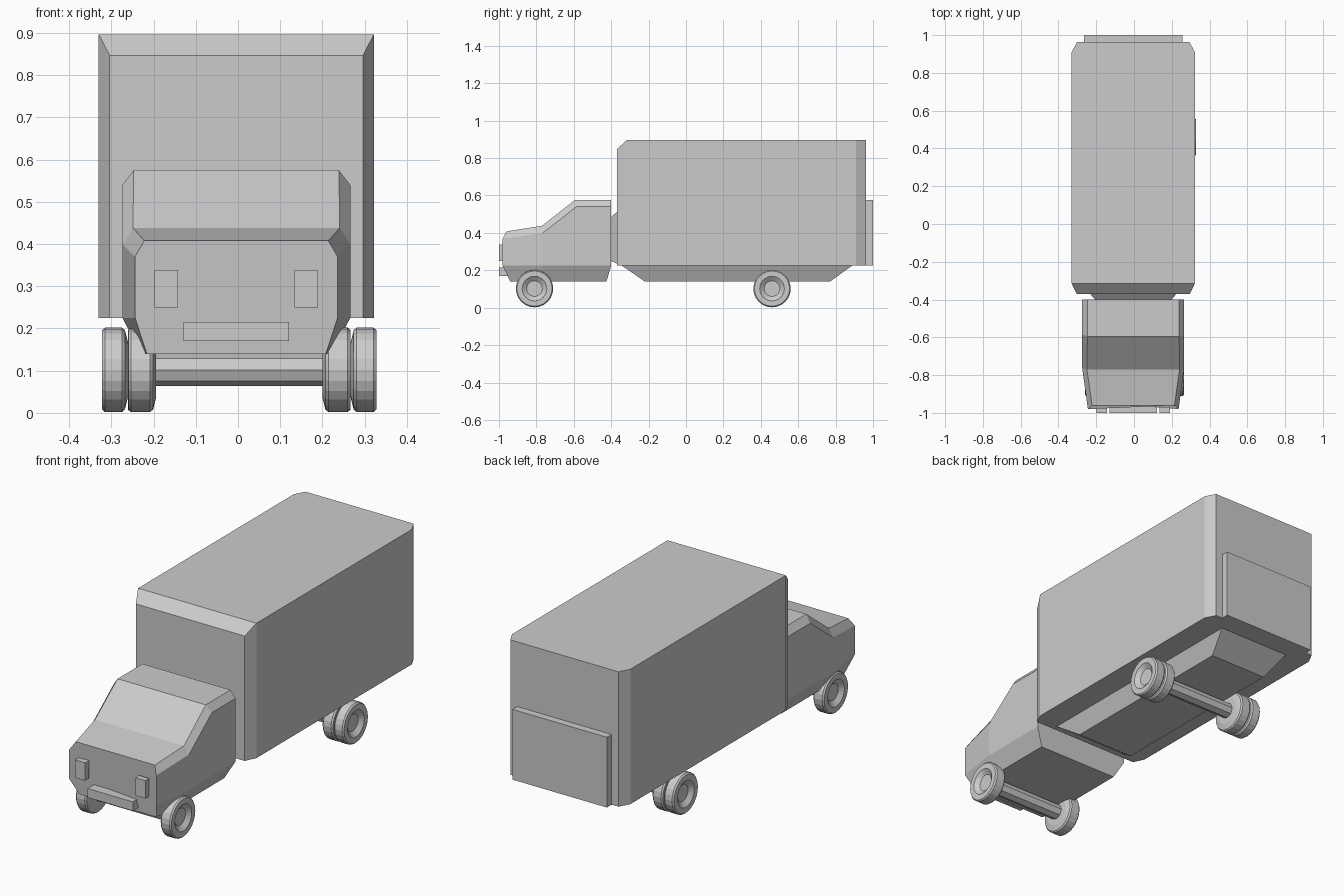
import bpy, bmesh, math

cube = bpy.data.objects.get("Cube")
if cube:
    bpy.data.objects.remove(cube, do_unlink=True)

grey = bpy.data.materials.new("plain_grey")
grey.use_nodes = True
colour = (0.6, 0.6, 0.6, 1)
grey.diffuse_color = colour
grey.node_tree.nodes["Principled BSDF"].inputs["Base Color"].default_value = colour

SHIFT = -0.004  # body sits slightly off the axle centre


def finish(name, bm, offset=0.0):
    bmesh.ops.recalc_face_normals(bm, faces=bm.faces)
    mesh = bpy.data.meshes.new(name)
    bm.to_mesh(mesh)
    bm.free()
    mesh.materials.append(grey)
    obj = bpy.data.objects.new(name, mesh)
    obj.location.x = offset
    bpy.context.collection.objects.link(obj)
    return obj


def loft(name, rings, offset=0.0, closed=False):
    """Skin a row of matching rings; cap the ends unless the row is closed."""
    bm = bmesh.new()
    rows = [[bm.verts.new(p) for p in ring] for ring in rings]
    n = len(rows[0])
    pairs = list(zip(rows, rows[1:]))
    if closed:
        pairs.append((rows[-1], rows[0]))
    for a, b in pairs:
        for i in range(n):
            j = (i + 1) % n
            bm.faces.new((a[i], a[j], b[j], b[i]))
    if not closed:
        bm.faces.new(rows[0])
        bm.faces.new(rows[-1])
    return finish(name, bm, offset)


def mirrored(half):
    """Complete a half ring of (x, y, z) points across x = 0."""
    return half + [(-x, y, z) for x, y, z in reversed(half)]


def box(name, x, y, z):
    rings = [[(x[0], y[0], h), (x[1], y[0], h), (x[1], y[1], h), (x[0], y[1], h)] for h in z]
    return loft(name, rings)


# Cargo body: floor plan with cut corners, front top edge sloped
floor = [(0.3, -0.37), (0.326, -0.315), (0.326, 0.91), (0.298, 0.963)]
low = mirrored([(x, y, 0.225) for x, y in floor])
high = mirrored([(x, y, 0.847 if y < -0.35 else 0.897) for x, y in floor])
body = loft("cargo_body", [low, high], SHIFT)
bm = bmesh.new()
bm.from_mesh(body.data)
roof = [f for f in bm.faces if min(v.co.z for v in f.verts) > 0.8]
bmesh.ops.delete(bm, geom=roof, context='FACES_ONLY')
rim = {(v.co.x > 0, round(v.co.y, 3)): v for v in bm.verts if v.co.z > 0.8}
nose = [rim[s, -0.37] for s in (False, True)]
edge = [rim[s, -0.315] for s in (True, False)]
bm.faces.new(nose + edge)
bm.faces.new([rim[True, y] for y in (-0.315, 0.91, 0.963)]
             + [rim[False, y] for y in (0.963, 0.91, -0.315)])
bmesh.ops.recalc_face_normals(bm, faces=bm.faces)
bm.to_mesh(body.data)
bm.free()

# Tapered underbody
loft("underbody", [
    mirrored([(0.2, -0.345, 0.226), (0.2, 0.89, 0.226)]),
    mirrored([(0.16, -0.22, 0.14), (0.16, 0.77, 0.14)])], SHIFT)

# Neck between cab and cargo body
loft("cab_connector", [
    mirrored([(0.2, -0.401, 0.25), (0.2, -0.401, 0.485)]),
    mirrored([(0.23, -0.369, 0.235), (0.23, -0.369, 0.512)])], SHIFT)

# Cab: stations from nose to rear wall, each bottom, waist, shoulder, top
stations = [
    [(0.212, -0.94, 0.14), (0.24, -0.98, 0.225), (0.24, -0.98, 0.37), (0.218, -0.96, 0.408)],
    [(0.225, -0.77, 0.14), (0.27, -0.765, 0.225), (0.27, -0.765, 0.4), (0.245, -0.77, 0.438)],
    [(0.225, -0.59, 0.14), (0.27, -0.585, 0.225), (0.27, -0.585, 0.54), (0.243, -0.595, 0.575)],
    [(0.225, -0.425, 0.14), (0.27, -0.4, 0.225), (0.27, -0.4, 0.54), (0.243, -0.4, 0.575)],
]
loft("cab", [mirrored(s) for s in stations], SHIFT)

# Headlights, bumper and tail lift
for side, name in ((-1, "right_headlight"), (1, "left_headlight")):
    c = side * 0.166 + SHIFT
    box(name, (c - 0.028, c + 0.028), (-1, -0.97), (0.25, 0.339))
box("front_bumper", (-0.129, 0.121), (-1, -0.95), (0.17, 0.215))
box("tail_lift", (-0.264, 0.256), (0.96, 1), (0.225, 0.575))


def lathe(name, profile, y, sides, closed=False):
    """Turn a profile of (x, radius) points about the axle line."""
    turn = [2 * math.pi * i / sides for i in range(sides)]
    rings = [[(x, y + r * math.cos(a), 0.102 + r * math.sin(a)) for a in turn]
             for x, r in profile]
    return loft(name, rings, 0.003, closed)


def wheel(name, side, inner, outer, y):
    lip = 0.007
    profile = [(inner, 0.066), (inner + lip, 0.094), (inner + lip * 2, 0.1),
               (outer - lip, 0.1), (outer, 0.094), (outer, 0.066),
               (outer - 0.018, 0.042)]
    lathe(name, [(side * x, r) for x, r in profile], y, 24)


# Wheels: single at the front, twin at the rear
for side, name in ((-1, "right"), (1, "left")):
    wheel(name + "_front_wheel", side, 0.197, 0.263, -0.81)
    wheel(name + "_rear_inner_wheel", side, 0.2, 0.264, 0.46)
    wheel(name + "_rear_outer_wheel", side, 0.264, 0.325, 0.46)

# Axles
for y, name in ((-0.81, "front_axle"), (0.46, "rear_axle")):
    lathe(name, [(-0.21, 0.038), (0.21, 0.038)], y, 8)
